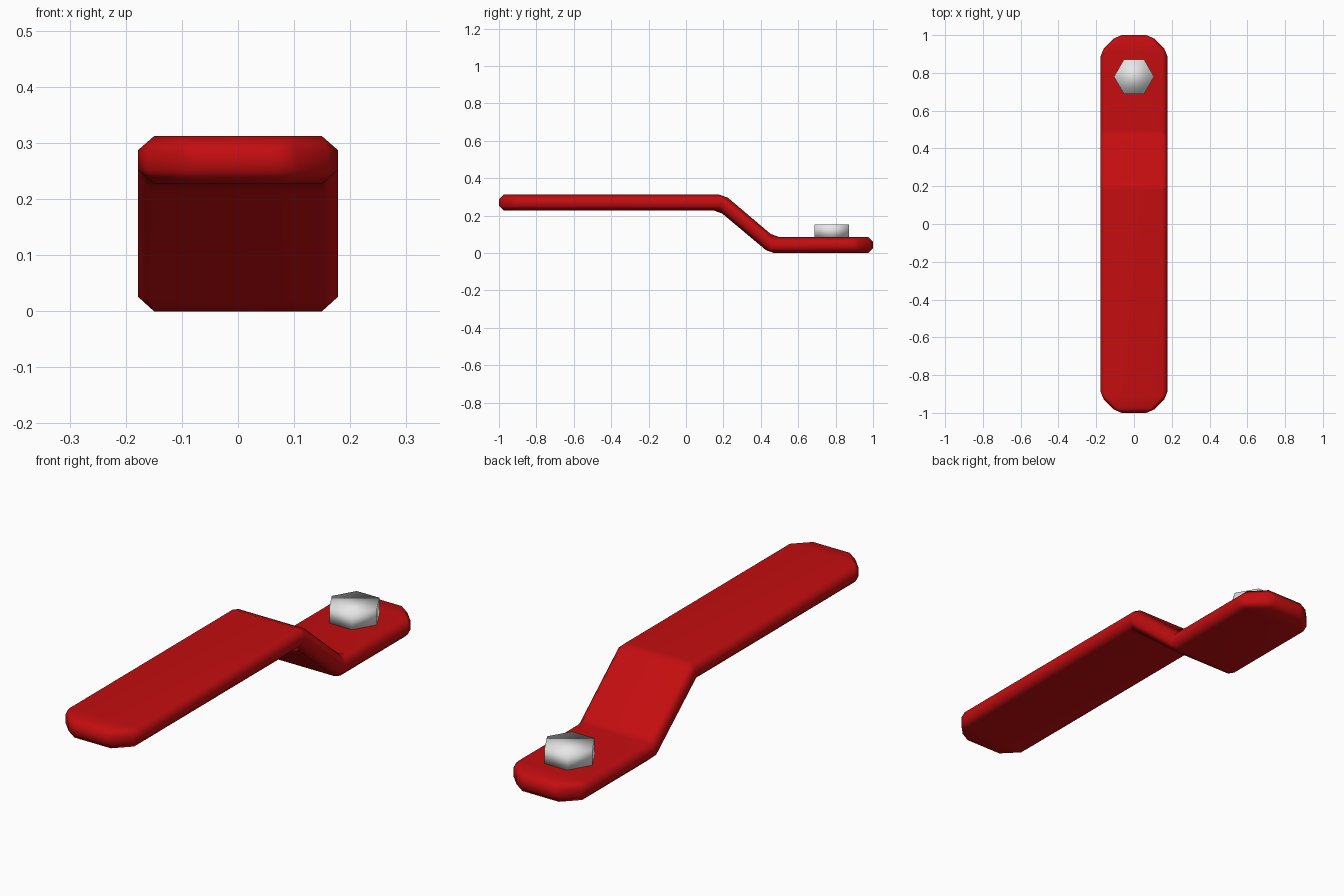
import bpy
import bmesh
import math

cube = bpy.data.objects.get("Cube")
if cube:
    bpy.data.objects.remove(cube, do_unlink=True)


def make_material(name, rgb):
    mat = bpy.data.materials.new(name)
    mat.use_nodes = True
    color = (*rgb, 1)
    mat.diffuse_color = color
    mat.node_tree.nodes["Principled BSDF"].inputs["Base Color"].default_value = color
    return mat


def add_object(name, bm, mat):
    bmesh.ops.recalc_face_normals(bm, faces=bm.faces)
    for face in bm.faces:
        face.smooth = True
    mesh = bpy.data.meshes.new(name)
    bm.to_mesh(mesh)
    bm.free()
    mesh.materials.append(mat)
    obj = bpy.data.objects.new(name, mesh)
    bpy.context.collection.objects.link(obj)
    return obj


red = make_material("red coating", (0.55, 0.004, 0.005))
steel = make_material("pale steel", (0.8, 0.8, 0.8))

# Cranked handle bar: (half width, y top, z top, y bottom, z bottom) along its length
HIGH, LOW, THICK = 0.312, 0.086, 0.085
stations = [
    (0.09, -1, HIGH, -1, HIGH - THICK),
    (0.178, -0.91, HIGH, -0.91, HIGH - THICK),
    (0.178, 0.205, HIGH, 0.175, HIGH - THICK),
    (0.178, 0.472, LOW, 0.446, 0),
    (0.178, 0.91, LOW, 0.91, 0),
    (0.09, 1, LOW, 1, 0),
]
bm = bmesh.new()
rings = []
for w, yt, zt, yb, zb in stations:
    corners = [(-w, yb, zb), (w, yb, zb), (w, yt, zt), (-w, yt, zt)]
    rings.append([bm.verts.new(c) for c in corners])
for a, b in zip(rings, rings[1:]):
    for i in range(4):
        j = (i + 1) % 4
        bm.faces.new((a[i], a[j], b[j], b[i]))
bm.faces.new(rings[0])
bm.faces.new(rings[-1])
bmesh.ops.dissolve_limit(bm, angle_limit=math.radians(1), verts=bm.verts, edges=bm.edges)
bar = add_object("handle_bar", bm, red)

# Single chamfer on every edge and bend, with flat faces kept clean
bevel = bar.modifiers.new("edge chamfer", "BEVEL")
bevel.width = 0.025
bevel.segments = 1
bevel.limit_method = "ANGLE"
bevel.angle_limit = math.radians(20)
normals = bar.modifiers.new("clean shading", "WEIGHTED_NORMAL")
normals.keep_sharp = True

# Hexagonal bolt head, softly shaded
bm = bmesh.new()
bmesh.ops.create_cone(bm, cap_ends=True, segments=6, radius1=0.106, radius2=0.106, depth=0.068)
for v in bm.verts:
    v.co.x, v.co.y = v.co.y, v.co.x
bolt = add_object("bolt_head", bm, steel)
bolt.location = (0, 0.78, 0.118)
